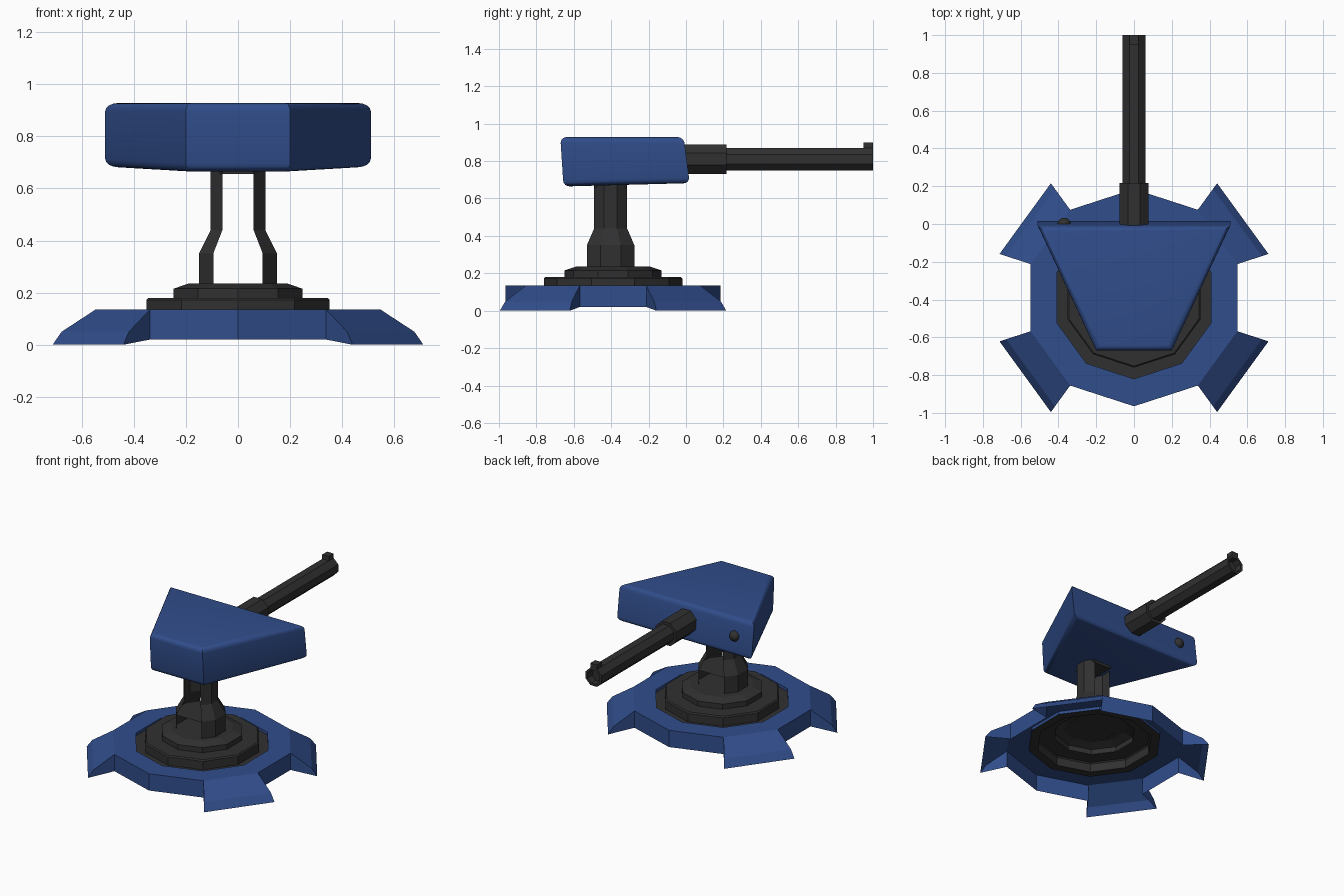
import bpy, bmesh
from math import sin, cos, pi, radians
from mathutils import Vector, Matrix

if "Cube" in bpy.data.objects:
    bpy.data.objects.remove(bpy.data.objects["Cube"])

CY = -0.39  # centre of the base in y


def material(name, rgb):
    m = bpy.data.materials.new(name)
    m.diffuse_color = (*rgb, 1)
    m.use_nodes = True
    m.node_tree.nodes["Principled BSDF"].inputs["Base Color"].default_value = m.diffuse_color
    return m


BLUE = material("blue_paint", (0.03, 0.075, 0.26))
DARK = material("dark_metal", (0.03, 0.03, 0.03))


def finish(name, bm, mat, smooth=False):
    bmesh.ops.remove_doubles(bm, verts=bm.verts, dist=0.0005)
    bmesh.ops.recalc_face_normals(bm, faces=bm.faces)
    me = bpy.data.meshes.new(name)
    bm.to_mesh(me)
    bm.free()
    ob = bpy.data.objects.new(name, me)
    bpy.context.collection.objects.link(ob)
    me.materials.append(mat)
    if smooth:
        bpy.context.view_layer.objects.active = ob
        ob.select_set(True)
        bpy.ops.object.shade_smooth_by_angle(angle=radians(35))
        ob.select_set(False)
    return ob


def skin(bm, rows, closed=True):
    """Bridge successive rows of points with quads."""
    rows = [[bm.verts.new(p) for p in r] for r in rows]
    n = len(rows[0])
    for a, b in zip(rows, rows[1:]):
        for i in range(n if closed else n - 1):
            j = (i + 1) % n
            bm.faces.new((a[i], a[j], b[j], b[i]))
    return rows


def decagon(r, z):
    return [(r * cos(radians(90 + 36 * i)), CY + r * sin(radians(90 + 36 * i)), z)
            for i in range(10)]


# Hollow ten-sided base ring with four flared feet
bm = bmesh.new()
skin(bm, [decagon(r, z) for r, z in ((0.575, 0.02), (0.575, 0.135), (0.43, 0.135), (0.43, 0.115))])
for f in [f for f in bm.faces if abs(f.normal.z) < 0.1]:
    c = f.calc_center_median()
    if 0.25 < abs(c.x) < 0.5 and (c - Vector((0, CY, c.z))).length > 0.5:
        bm.faces.remove(f)  # openings behind the feet
for deg in (36, 144, 216, 324):
    out = Vector((cos(radians(deg)), sin(radians(deg)), 0))
    side = Vector((-out.y, out.x, 0))

    def foot_point(r, w, z, s):
        return Vector((0, CY, z)) + out * r + side * w * s
    prof = ((0.547, 0.1777, 0.135), (0.677, 0.22, 0.05), (0.712, 0.231, 0.0))
    rows = skin(bm, [[foot_point(*p, s) for s in (-1, 1)] for p in prof], False)
    for k, s in enumerate((-1, 1)):
        inner = bm.verts.new(foot_point(0.547, 0.1777, 0.02, s))
        bm.faces.new([r[k] for r in rows] + [inner])
finish("base_ring", bm, BLUE)

# Stepped turntable
bm = bmesh.new()
rows = skin(bm, [decagon(r, z) for r, z in (
    (0.43, 0.115), (0.37, 0.115), (0.37, 0.172), (0.362, 0.18), (0.26, 0.18),
    (0.26, 0.215), (0.2, 0.235))])
bm.faces.new(rows[-1])
finish("turntable", bm, DARK)

# Pedestal: two mirrored channel-shaped legs, open front and back
upper = ((0.06, -0.088), (0.105, -0.035), (0.105, 0.035), (0.06, 0.088))
lower = ((0.095, -0.127), (0.15, -0.055), (0.15, 0.055), (0.095, 0.127))
bm = bmesh.new()
for s in (-1, 1):
    skin(bm, [[(s * x, y - 0.403, z) for x, y in sec]
              for sec, z in ((lower, 0.233), (lower, 0.35), (upper, 0.44), (upper, 0.69))], False)
finish("pedestal_legs", bm, DARK)

# Thin shelf between the legs
bm = bmesh.new()
bm.faces.new([bm.verts.new((s * x, y - 0.403, 0.345)) for s, sec in ((1, lower), (-1, lower[::-1]))
              for x, y in sec])
finish("pedestal_shelf", bm, DARK)

# Cap on top of the pedestal
bm = bmesh.new()
bmesh.ops.create_cube(bm, size=1, matrix=Matrix.Translation((0, -0.403, 0.67))
                      @ Matrix.Diagonal((0.14, 0.17, 0.03, 1)))
finish("pedestal_cap", bm, DARK)

# Wedge-shaped head with rounded top and bottom rims
bm = bmesh.new()
low = [(-0.2, -0.655, 0.664), (0.2, -0.655, 0.664), (0.51, 0.02, 0.682), (-0.51, 0.02, 0.682)]
top = [(-0.2, -0.672, 0.928), (0.2, -0.672, 0.928), (0.51, -0.012, 0.928), (-0.51, -0.012, 0.928)]
rows = skin(bm, [low, top])
for r in (rows[0], rows[1]):
    bm.faces.new(r)
rims = [e for e in bm.edges if abs(e.verts[0].co.z - e.verts[1].co.z) < 0.1]
bmesh.ops.bevel(bm, geom=rims, offset=0.032, segments=4, profile=0.5, affect='EDGES')
finish("turret_head", bm, BLUE, smooth=True)


def octagon(r, y):
    """Octagon around the barrel axis; r is the half width across flats."""
    k = r / cos(pi / 8)
    return [(k * cos(pi / 8 + i * pi / 4), y, 0.81 + k * sin(pi / 8 + i * pi / 4)) for i in range(8)]


# Barrel collar and barrel with a recessed bore
bm = bmesh.new()
rows = skin(bm, [octagon(r, y) for r, y in ((0.078, -0.05), (0.078, 0.217), (0.058, 0.217))])
bm.faces.new(rows[0])
finish("barrel_collar", bm, DARK)
bm = bmesh.new()
rows = skin(bm, [octagon(r, y) for r, y in ((0.06, 0.2), (0.06, 1.0), (0.045, 1.0), (0.045, 0.95))])
bm.faces.new(rows[-1])
finish("barrel", bm, DARK)

# Front sight
bm = bmesh.new()
bmesh.ops.create_cube(bm, size=1, matrix=Matrix.Translation((0, 0.974, 0.88))
                      @ Matrix.Diagonal((0.05, 0.052, 0.04, 1)))
finish("barrel_sight", bm, DARK)

# Small sensor dome beside the barrel
bm = bmesh.new()
bmesh.ops.create_uvsphere(bm, u_segments=12, v_segments=8, radius=0.036,
                          matrix=Matrix.Translation((-0.37, -0.003, 0.81)) @ Matrix.Rotation(pi / 2, 4, 'X'))
finish("sensor_dome", bm, DARK, smooth=True)
